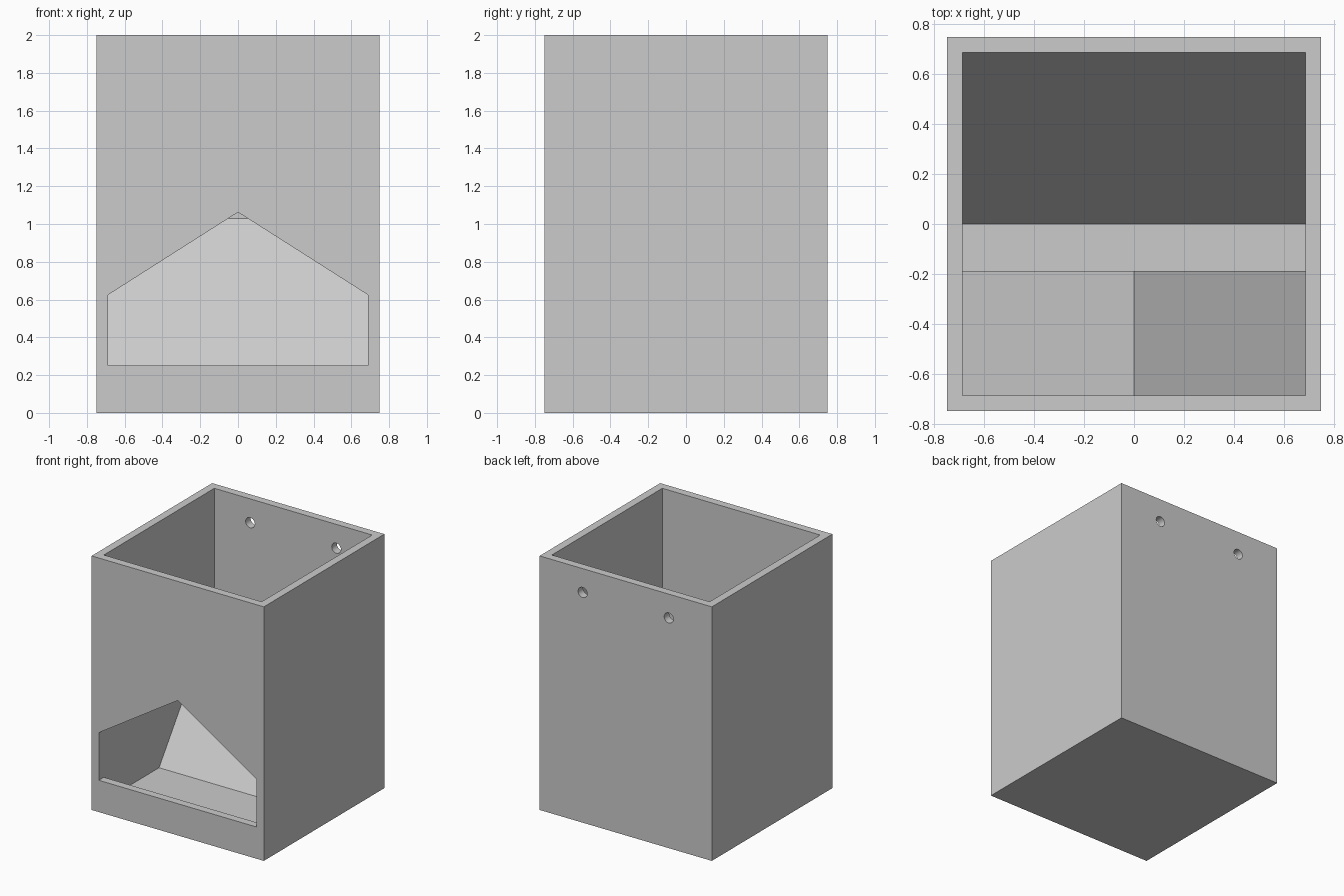
import bpy, bmesh
from mathutils import Matrix

if "Cube" in bpy.data.objects:
    bpy.data.objects.remove(bpy.data.objects["Cube"], do_unlink=True)

HALF, HEIGHT, WALL = 0.75, 2.0, 0.0625
IN = HALF - WALL                      # half width of the cavity
EAVE, RIDGE, LIP = 0.625, 1.0625, 0.25

grey = bpy.data.materials.new("plain grey")
grey.use_nodes = True
colour = (0.6, 0.6, 0.6, 1)
grey.diffuse_color = colour
grey.node_tree.nodes["Principled BSDF"].inputs["Base Color"].default_value = colour


def prism(name, profile, start, end, axis="y"):
    """Extrude a profile, (x, z) along y or (y, z) along x."""
    def place(p, t):
        return (p[0], t, p[1]) if axis == "y" else (t, p[0], p[1])
    bm = bmesh.new()
    face = bm.faces.new([bm.verts.new(place(p, start)) for p in profile])
    out = bmesh.ops.extrude_face_region(bm, geom=[face])["geom"]
    move = place((0, 0), end - start)
    bmesh.ops.translate(bm, vec=move,
                        verts=[g for g in out if isinstance(g, bmesh.types.BMVert)])
    bmesh.ops.recalc_face_normals(bm, faces=bm.faces)
    return finish(name, bm)


def finish(name, bm):
    mesh = bpy.data.meshes.new(name)
    bm.to_mesh(mesh)
    bm.free()
    mesh.materials.append(grey)
    obj = bpy.data.objects.new(name, mesh)
    bpy.context.collection.objects.link(obj)
    return obj


def rect(half, low, high):
    return [(-half, low), (half, low), (half, high), (-half, high)]


def cut(target, cutter):
    """Subtract the cutter and remove it."""
    cutter.hide_render = True
    mod = target.modifiers.new("cut", "BOOLEAN")
    mod.operation, mod.solver, mod.object = "DIFFERENCE", "EXACT", cutter
    bpy.context.view_layer.objects.active = target
    bpy.ops.object.modifier_apply(modifier=mod.name)
    bpy.data.objects.remove(cutter, do_unlink=True)


# Open-topped box
box = prism("box", rect(HALF, 0, HEIGHT), -HALF, HALF)
cut(box, prism("cavity_cutter", rect(IN, WALL, HEIGHT + 0.2), -IN, IN))

# Gabled opening in the front wall
gable = [(-IN, LIP), (IN, LIP), (IN, EAVE), (0, RIDGE), (-IN, EAVE)]
cut(box, prism("opening_cutter", gable, -HALF - 0.1, -IN + 0.1))

# Two hanging holes in the back wall
for side in (-1, 1):
    bm = bmesh.new()
    bmesh.ops.create_cone(bm, cap_ends=True, segments=32, radius1=0.04, radius2=0.04,
                          depth=0.3, matrix=Matrix.Translation((side * HALF / 2, HALF, 1.8125))
                          @ Matrix.Rotation(1.5707963, 4, "X"))
    cut(box, finish("hole_cutter", bm))

# Sloping floor that rises to the back wall
prism("ramp", [(0, WALL), (IN, WALL), (IN, 1.03)], -IN, IN, axis="x")

# Gabled roof inside, over the opening
T = 0.074
prism("inner_roof", [(-IN, EAVE), (0, RIDGE), (IN, EAVE),
                     (IN, EAVE + T), (0, RIDGE + T), (-IN, EAVE + T)], -IN, -0.1875)

# Smooth hole walls, crisp box edges
bpy.ops.object.select_all(action="DESELECT")
box.select_set(True)
bpy.context.view_layer.objects.active = box
bpy.ops.object.shade_smooth_by_angle(angle=0.5)
